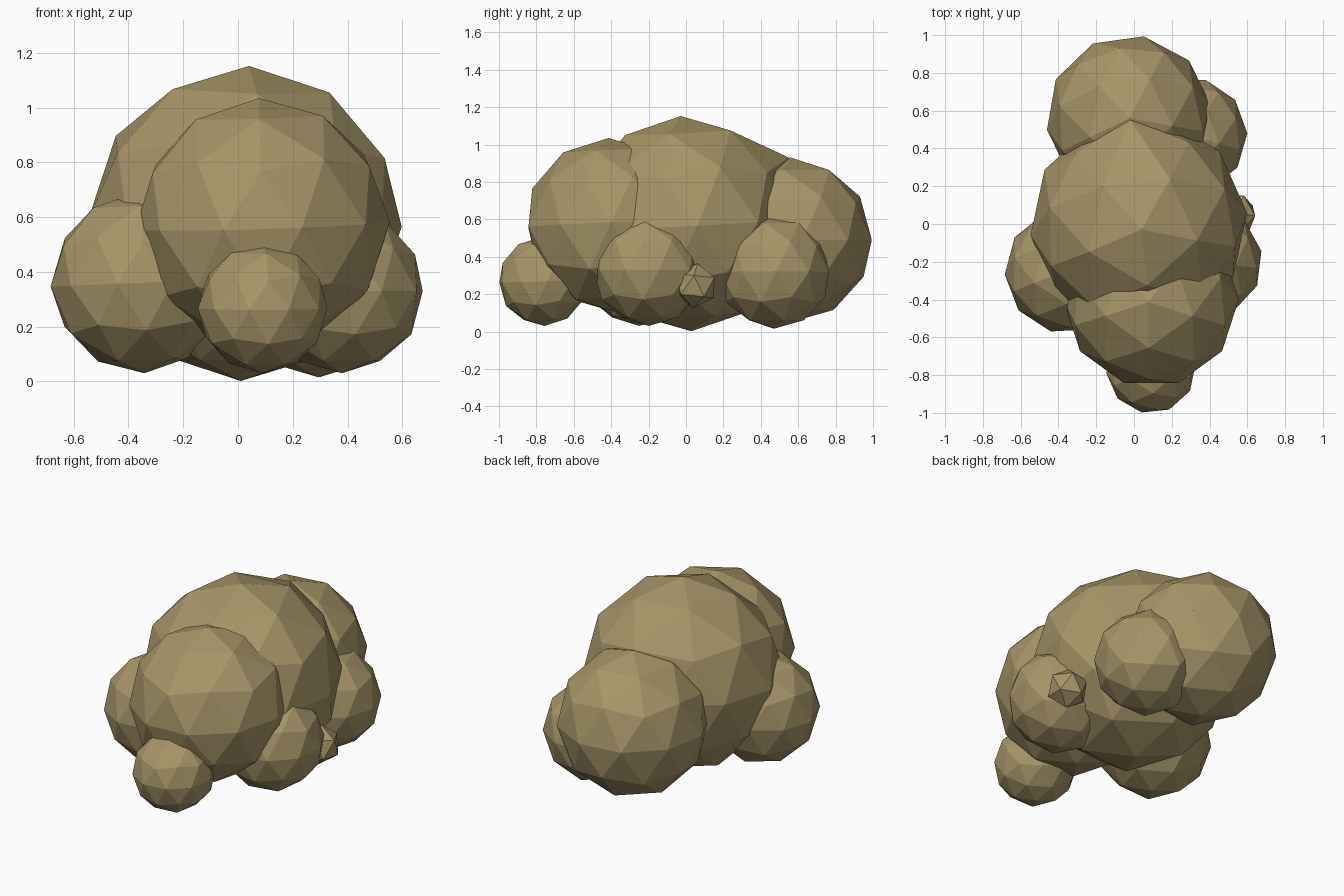
import bpy
from math import radians
from mathutils import Vector, Matrix

if "Cube" in bpy.data.objects:
    bpy.data.objects.remove(bpy.data.objects["Cube"])

mat = bpy.data.materials.new("khaki_brown")
mat.diffuse_color = (0.39, 0.305, 0.14, 1.0)
mat.use_nodes = True
mat.node_tree.nodes["Principled BSDF"].inputs["Base Color"].default_value = mat.diffuse_color


def lump(name, centre, radius, turn, tilt=(0, 0), detail=2):
    """Flat-faced icosphere, turned about z and tilted slightly."""
    bpy.ops.mesh.primitive_ico_sphere_add(subdivisions=detail, radius=radius)
    ob = bpy.context.object
    ob.name = name
    ob.data.transform(Matrix.Translation(centre)
                      @ Matrix.Rotation(tilt[1], 4, 'Y')
                      @ Matrix.Rotation(tilt[0], 4, 'X')
                      @ Matrix.Rotation(radians(turn), 4, 'Z'))
    ob.data.materials.append(mat)
    for p in ob.data.polygons:
        p.use_smooth = False
    return ob


# Large lumps along the middle
core = lump("middle_lump", (0.025, 0.0, 0.577), 0.576, -12, (0.05, 0.026))
lump("front_lump", (0.09, -0.40, 0.57), 0.465, -18, (0.03, -0.03))
lump("back_lump", (-0.025, 0.56, 0.49), 0.44, -10)

# The middle lump is welded to the peak of the back lump
peak = Vector((-0.02, 0.55, 0.93))
min(core.data.vertices, key=lambda v: (v.co - peak).length).co = peak

# Smaller lumps around the sides
lump("left_lump", (-0.355, -0.25, 0.36), 0.33, -15, (0, -0.04))
lump("right_lump", (0.38, -0.20, 0.33), 0.30, -7)
lump("back_right_lump", (0.295, 0.47, 0.32), 0.305, -16)
lump("front_small_lump", (0.09, -0.765, 0.268), 0.238, -12, (0.03, 0))
lump("tiny_right_lump", (0.535, 0.05, 0.245), 0.12, -7, (-0.1, 0), detail=1)
